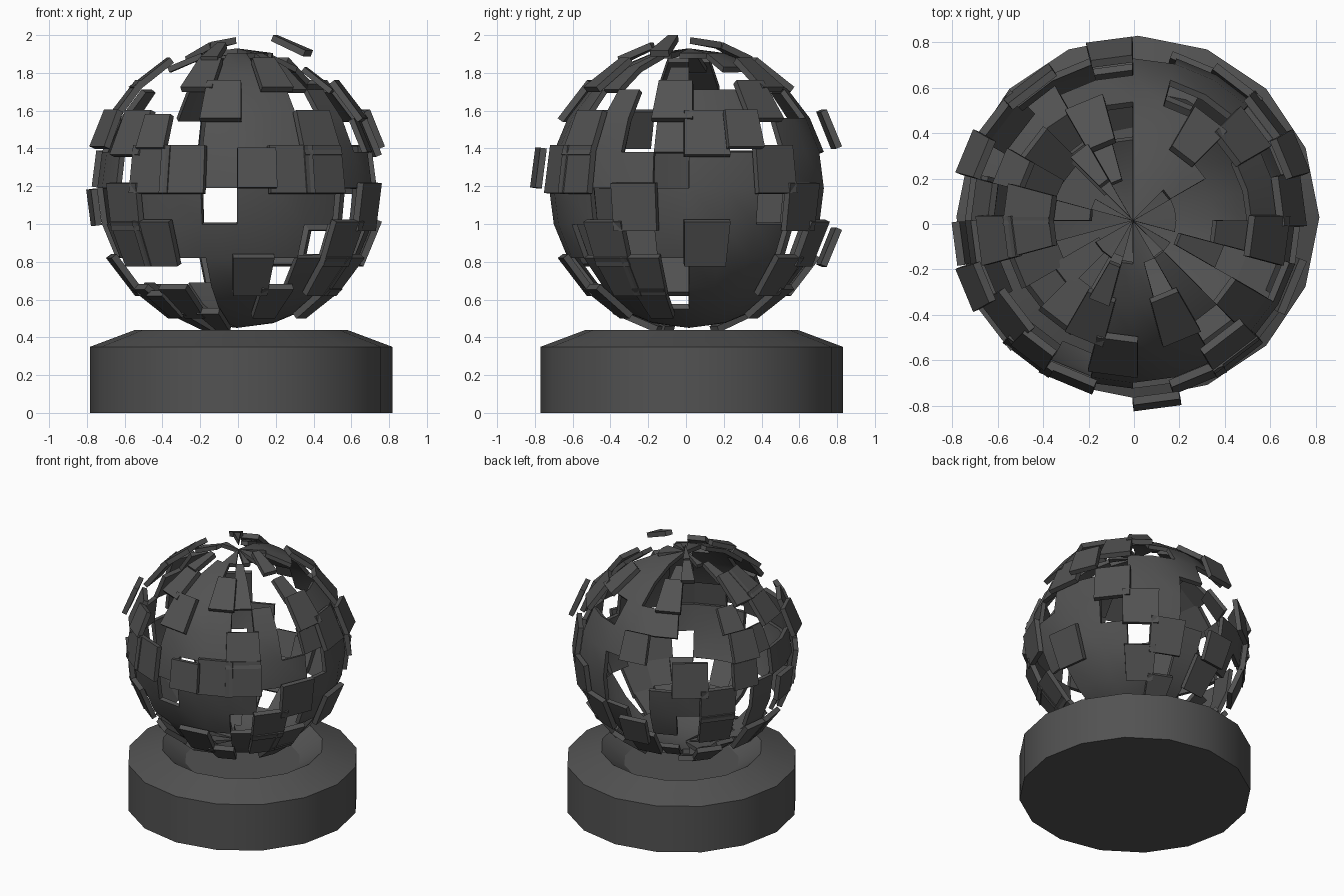
import bpy, bmesh, math
from mathutils import Vector

if "Cube" in bpy.data.objects:
    bpy.data.objects.remove(bpy.data.objects["Cube"])

# Single dark grey material
grey = bpy.data.materials.new("dark_grey")
grey.use_nodes = True
color = (0.085, 0.085, 0.085, 1)
grey.diffuse_color = color
grey.node_tree.nodes["Principled BSDF"].inputs["Base Color"].default_value = color


def finish(name, bm, thickness=0):
    """Turn a bmesh into an object, give it thickness and smooth it."""
    mesh = bpy.data.meshes.new(name)
    bm.to_mesh(mesh)
    bm.free()
    obj = bpy.data.objects.new(name, mesh)
    bpy.context.collection.objects.link(obj)
    mesh.materials.append(grey)
    bpy.ops.object.select_all(action='DESELECT')
    obj.select_set(True)
    bpy.context.view_layer.objects.active = obj
    if thickness:
        mod = obj.modifiers.new("thickness", 'SOLIDIFY')
        mod.thickness = thickness
        mod.offset = -1
        bpy.ops.object.modifier_apply(modifier=mod.name)
    bpy.ops.object.shade_smooth_by_angle(angle=math.radians(30))


# Round pedestal with bevelled rim and shallow dish
SIDES = 16
profile = [(0.8, 0), (0.8, 0.35), (0.56, 0.44), (0.4, 0.33)]
bm = bmesh.new()
rings = []
for r, z in profile:
    rings.append([bm.verts.new((0.017 + r * math.cos(math.tau * i / SIDES),
                                0.03 + r * math.sin(math.tau * i / SIDES), z))
                  for i in range(SIDES)])
for low, high in zip(rings, rings[1:]):
    for i in range(SIDES):
        j = (i + 1) % SIDES
        bm.faces.new((low[i], low[j], high[j], high[i]))
bm.faces.new(rings[0][::-1])
bm.faces.new(rings[-1])
finish("pedestal", bm)

# Shattered globe: rows run from the top pole down, columns go round from +x
# o = in place, r = lifted, R = lifted and enlarged, f = far out, . = missing
CELLS = [
    "oo.ooo" "..r.o." "......" "oo.o.o",
    "..oooo" ".or..o" "....ro" "o.o.f.",
    "...Roo" ".R...R" "R...Ro" "oRo..o",
    "ooR..o" "oo..o." "R....R" "oo.o.R",
    "Rf.ooo" "f...fo" ".fRr.o" "ooRo.o",
    "ooRoo." "..R.r." "oo.RRo" "fRRoo.",
    "oo.Ro." ".ooR.o" "r.Roo." "ooo.Ro",
    "Roo.Ro" "fo.R.o" ".oRRoo" "oo.R.o",
    "oooR.o" "R....R" "R....o" "R.oRR.",
    "ooooRo" ".o.Ro." ".RrR.o" "oRooR.",
    "oooooo" "ooR..o" "o.R.Ro" "oooooo",
    "oooooo" "ooo.oo" "o.oo.o" "oooooo",
]
LIFT = {"r": (0.06, 1.0), "R": (0.04, 1.32), "f": (0.1, 1.1)}
ROWS, COLS, RADIUS = 12, 24, 0.74
CENTRE = Vector((-0.005, 0.015, 1.19))


def point(row, col):
    """Grid corner on the globe, relative to its centre."""
    polar, around = math.pi * row / ROWS, math.tau * col / COLS
    return RADIUS * Vector((math.sin(polar) * math.cos(around),
                            math.sin(polar) * math.sin(around),
                            math.cos(polar)))


def corners(row, col):
    """Corner keys of a cell, outward winding, a triangle at each pole."""
    nxt = (col + 1) % COLS
    if row == 0:
        return [(0, 0), (1, col), (1, nxt)]
    if row == ROWS - 1:
        return [(row, col), (ROWS, 0), (row, nxt)]
    return [(row, col), (row + 1, col), (row + 1, nxt), (row, nxt)]


shell, loose = bmesh.new(), bmesh.new()
shared = {}
for row, line in enumerate(CELLS):
    for col, code in enumerate(line):
        keys = corners(row, col)
        if code == "o":
            for key in keys:
                if key not in shared:
                    shared[key] = shell.verts.new(CENTRE + point(*key))
            shell.faces.new([shared[key] for key in keys])
        elif code in LIFT:
            offset, scale = LIFT[code]
            pts = [point(*key) for key in keys]
            mid = sum(pts, Vector()) / len(pts)
            shift = CENTRE + mid + mid.normalized() * offset
            loose.faces.new([loose.verts.new(shift + (p - mid) * scale) for p in pts])

finish("globe_shell", shell, 0.03)
finish("loose_panels", loose, 0.035)
